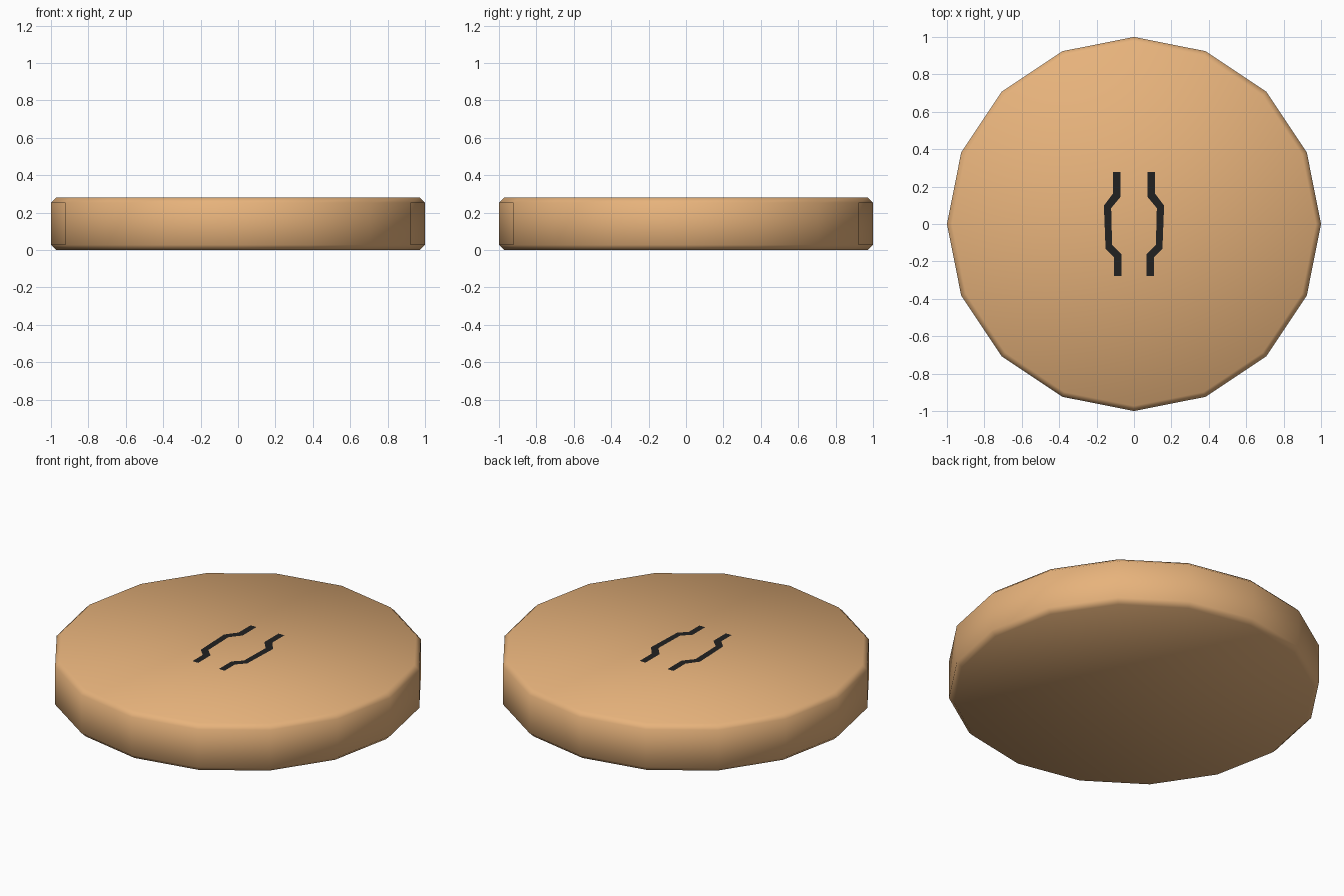
import bpy, bmesh
from mathutils import Matrix

if "Cube" in bpy.data.objects:
    bpy.data.objects.remove(bpy.data.objects["Cube"])

HEIGHT = 0.28
SIDES = 16


def material(name, color):
    mat = bpy.data.materials.new(name)
    mat.diffuse_color = color
    mat.use_nodes = True
    mat.node_tree.nodes["Principled BSDF"].inputs["Base Color"].default_value = mat.diffuse_color
    return mat


def add_object(name, bm, mat):
    mesh = bpy.data.meshes.new(name)
    bmesh.ops.recalc_face_normals(bm, faces=bm.faces)
    bm.to_mesh(mesh)
    bm.free()
    mesh.materials.append(mat)
    obj = bpy.data.objects.new(name, mesh)
    bpy.context.collection.objects.link(obj)
    return obj


tan = material("tan", (0.80, 0.45, 0.20, 1))
dark = material("dark", (0.015, 0.015, 0.015, 1))

# Sixteen-sided disc with a corner on each axis
bm = bmesh.new()
bmesh.ops.create_cone(bm, cap_ends=True, segments=SIDES, radius1=1, radius2=1,
                      depth=HEIGHT, matrix=Matrix.Translation((0, 0, HEIGHT / 2)))
for f in bm.faces:
    f.smooth = True
disc = add_object("disc", bm, tan)

# Small chamfer around the top and bottom rims
bevel = disc.modifiers.new("rim_chamfer", 'BEVEL')
bevel.width = 0.027
bevel.segments = 1
bevel.limit_method = 'ANGLE'
bevel.angle_limit = 0.8

# Pair of flat dark slot marks on the top: (inner x, outer x, inner y, outer y)
profile = [(0.072, 0.111, 0.277, 0.277),
           (0.072, 0.111, 0.145, 0.165),
           (0.122, 0.161, 0.085, 0.098),
           (0.117, 0.152, -0.112, -0.132),
           (0.068, 0.106, -0.160, -0.180),
           (0.068, 0.106, -0.277, -0.277)]
bm = bmesh.new()
z = HEIGHT + 0.001
rows = [(bm.verts.new((xi, yi, z)), bm.verts.new((xo, yo, z)))
        for xi, xo, yi, yo in profile]
for (a, b), (c, d) in zip(rows, rows[1:]):
    bm.faces.new((a, c, d, b))
marks = add_object("slot_marks", bm, dark)
if marks.data.polygons[0].normal.z < 0:
    marks.data.flip_normals()
marks.modifiers.new("mirror", 'MIRROR').use_axis[0] = True
